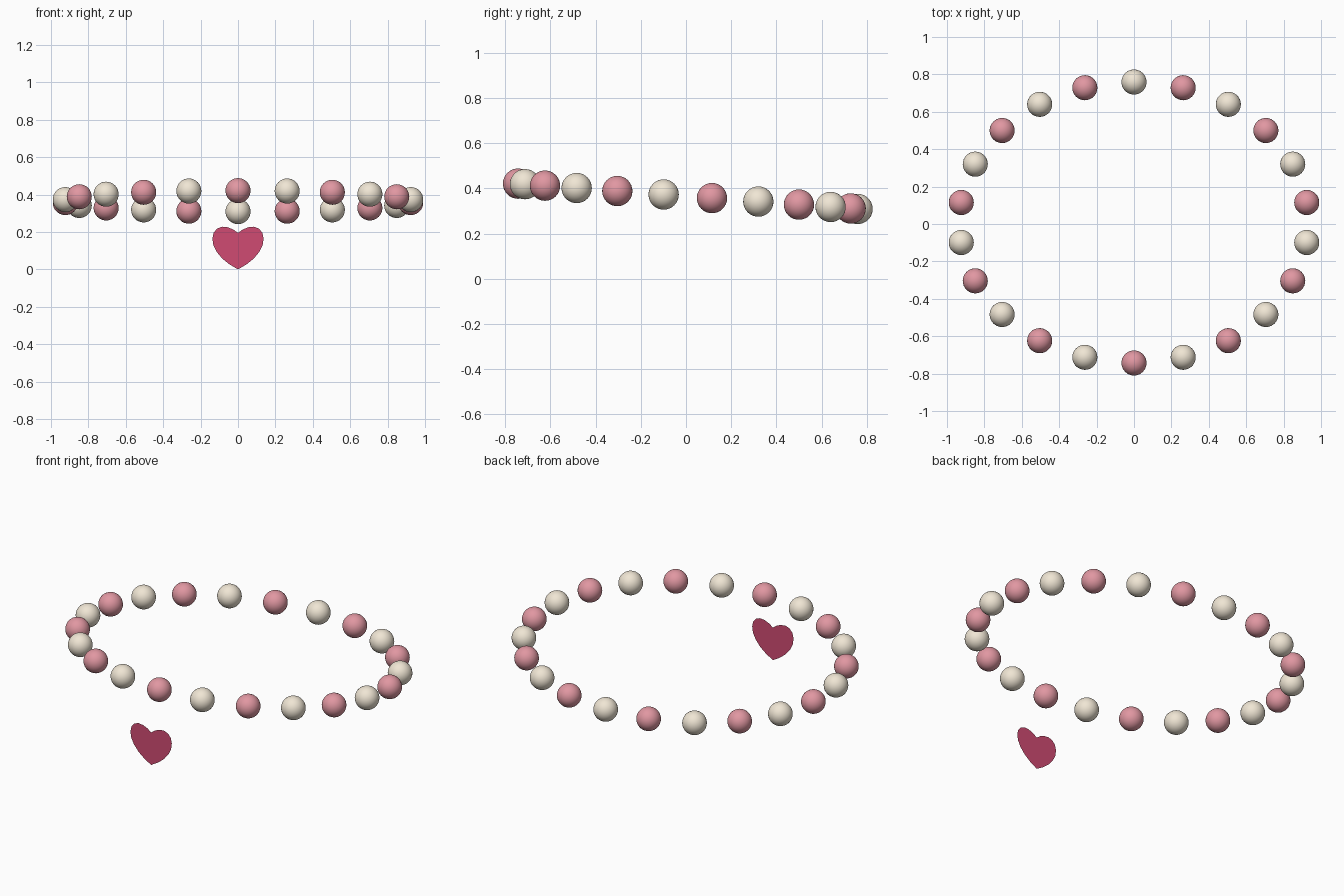
import bpy, math

if "Cube" in bpy.data.objects:
    bpy.data.objects.remove(bpy.data.objects["Cube"])

def material(name, color):
    m = bpy.data.materials.new(name)
    m.diffuse_color = (*color, 1)
    m.use_nodes = True
    m.node_tree.nodes["Principled BSDF"].inputs["Base Color"].default_value = m.diffuse_color
    return m

pink = material("pink", (0.75, 0.31, 0.36))
cream = material("cream", (0.87, 0.79, 0.66))
rose = material("rose", (0.63, 0.07, 0.17))

# Beads alternate in colour around a slightly tilted ellipse
COUNT, RADIUS = 22, 0.067
for i in range(COUNT):
    a = 2 * math.pi * i / COUNT
    loc = (0.933 * math.sin(a), 0.008 - 0.751 * math.cos(a), 0.365 + 0.056 * math.cos(a))
    bpy.ops.mesh.primitive_uv_sphere_add(segments=32, ring_count=16, radius=RADIUS, location=loc)
    bead = bpy.context.object
    bead.name = f"bead_{i + 1:02d}"
    bead.data.materials.append(cream if i % 2 else pink)
    bpy.ops.object.shade_smooth()

# Flat heart charm: half outline mirrored across x = 0
half = [(0.025, 0.213), (0.055, 0.225), (0.085, 0.228), (0.112, 0.218), (0.13, 0.196),
        (0.137, 0.165), (0.132, 0.13), (0.115, 0.095), (0.085, 0.058), (0.045, 0.026)]
right = [(0, 0.195)] + half + [(0, 0.0)]
outline = right + [(-x, z) for x, z in reversed(half)]
outline.reverse()
mesh = bpy.data.meshes.new("heart_charm")
mesh.from_pydata([(x, -0.821, z) for x, z in outline], [], [list(range(len(outline)))])
mesh.update()
heart = bpy.data.objects.new("heart_charm", mesh)
bpy.context.collection.objects.link(heart)
mesh.materials.append(rose)
